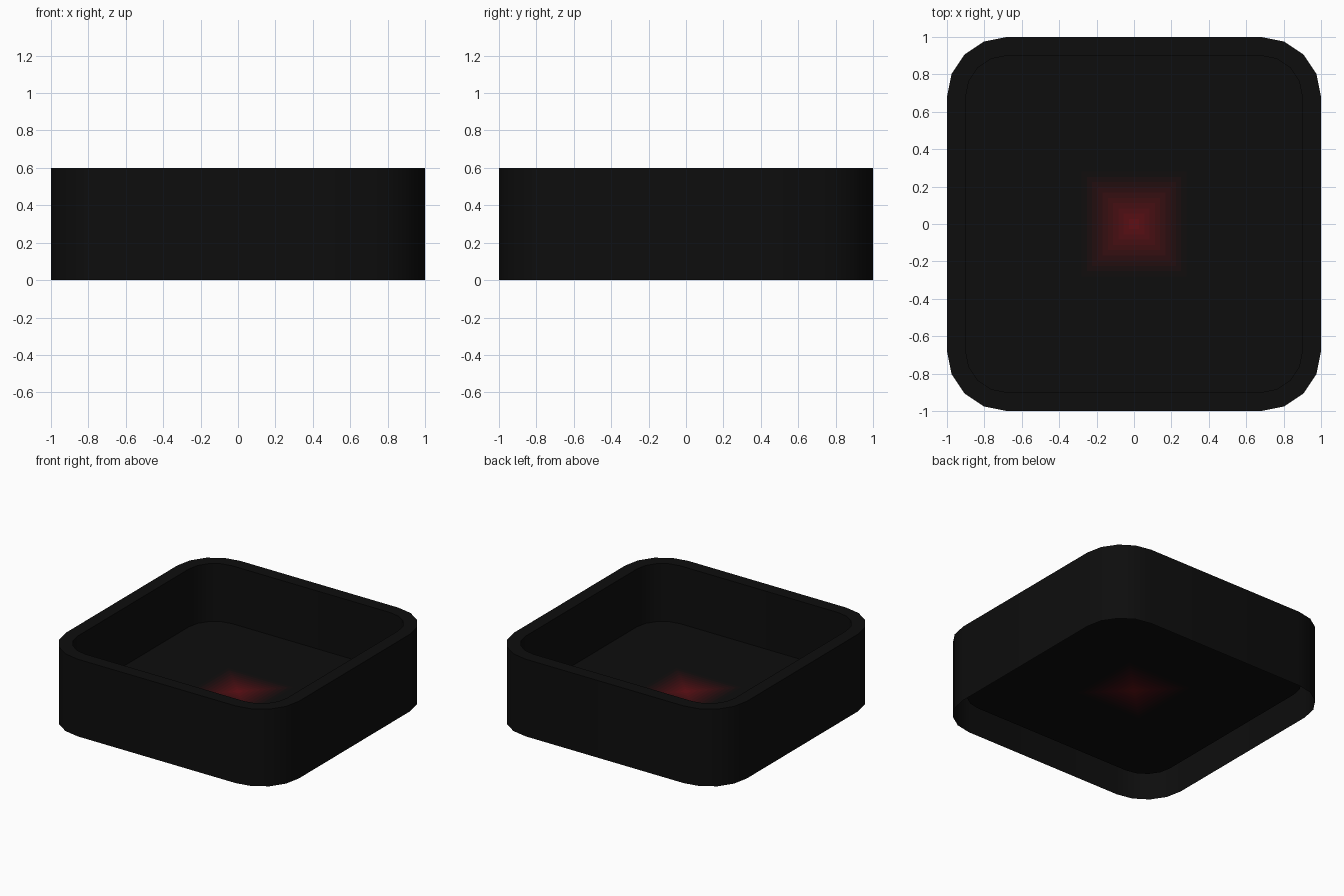
import bpy, bmesh, math

if "Cube" in bpy.data.objects:
    bpy.data.objects.remove(bpy.data.objects["Cube"])

FLOOR_Z, TOP_Z, CORE = 0.15, 0.6, 0.68   # CORE = centre of the corner arcs
SEGS, STEPS, GLOW = 4, 10, 0.28


def material(name, srgb):
    m = bpy.data.materials.new(name)
    m.diffuse_color = [(c / 255 / 12.92 if c < 10.3 else ((c / 255 + 0.055) / 1.055) ** 2.4)
                       for c in srgb] + [1]
    m.use_nodes = True
    m.node_tree.nodes["Principled BSDF"].inputs["Base Color"].default_value = m.diffuse_color
    return m


def rounded_loop(bm, radius, z):
    """Counter-clockwise rounded square, SEGS + 1 points per corner."""
    verts = []
    for c in range(4):
        mid = math.radians(45 + 90 * c)
        cx, cy = (CORE * math.sqrt(2) * f(mid) for f in (math.cos, math.sin))
        for i in range(SEGS + 1):
            a = math.radians(90 * c + 90 * i / SEGS)
            verts.append(bm.verts.new((cx + radius * math.cos(a), cy + radius * math.sin(a), z)))
    return verts


def square_loop(bm, half, z):
    return [bm.verts.new((x * half, y * half, z)) for x, y in ((1, 1), (-1, 1), (-1, -1), (1, -1))]


def bridge(bm, a, b, mat=0):
    n = len(a)
    for i in range(n):
        j = (i + 1) % n
        bm.faces.new((a[i], a[j], b[j], b[i])).material_index = mat


def finish(bm, name, mats):
    me = bpy.data.meshes.new(name)
    bm.to_mesh(me)
    bm.free()
    ob = bpy.data.objects.new(name, me)
    bpy.context.collection.objects.link(ob)
    for m in mats:
        me.materials.append(m)
    bpy.ops.object.select_all(action='DESELECT')
    ob.select_set(True)
    bpy.context.view_layer.objects.active = ob
    bpy.ops.object.shade_smooth_by_angle(angle=math.radians(30))
    return ob


black = material("black", (13, 13, 13))

# tray wall: outer skin, flat rim, inner skin down to the floor (open underneath)
bm = bmesh.new()
loops = [rounded_loop(bm, r, z) for r, z in
         ((0.32, 0), (0.32, TOP_Z), (0.22, TOP_Z), (0.22, FLOOR_Z))]
for a, b in zip(loops, loops[1:]):
    bridge(bm, a, b)
finish(bm, "tray_wall", [black])

# raised floor sheet with a red glow fading outwards in square rings
mats = [black]
for k in range(STEPS):
    t = 1 - (k + 0.5) / STEPS
    mats.append(material(f"glow_{k}", (13 + 87 * t, 13 + 2 * t, 13 + 8 * t)))
bm = bmesh.new()
edge = rounded_loop(bm, 0.22, FLOOR_Z)
squares = [square_loop(bm, GLOW * (k + 1) / STEPS, FLOOR_Z) for k in range(STEPS)]
bm.faces.new(squares[0]).material_index = 1
for k in range(1, STEPS):
    bridge(bm, squares[k], squares[k - 1], k + 1)
per = SEGS + 1
for c in range(4):
    corner, following = squares[-1][c], squares[-1][(c + 1) % 4]
    for i in range(SEGS):
        bm.faces.new((edge[c * per + i], edge[c * per + i + 1], corner))
    bm.faces.new((edge[c * per + SEGS], edge[(c + 1) * per % len(edge)], following, corner))
finish(bm, "tray_floor", mats)
